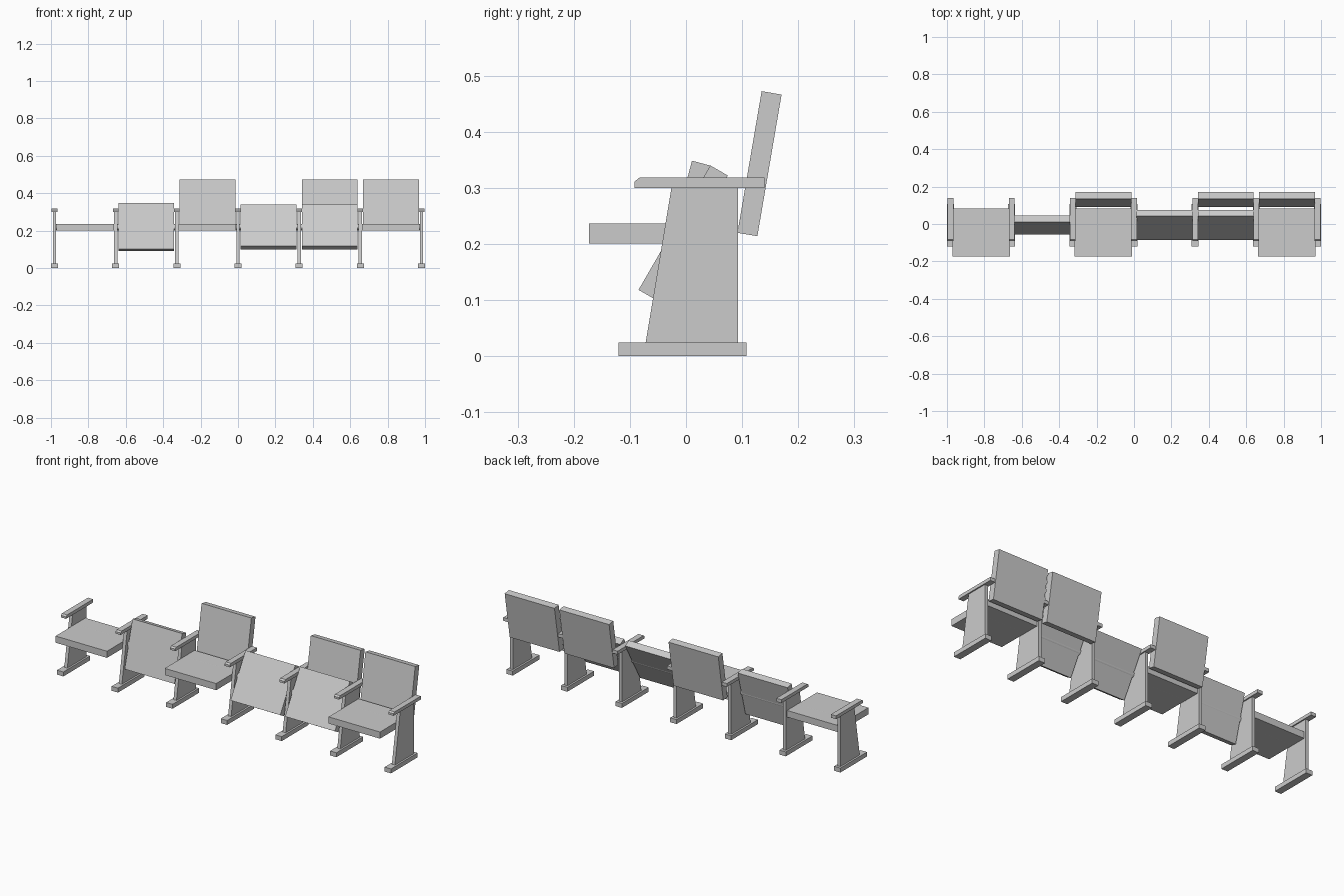
import bpy
import bmesh
from math import radians

if "Cube" in bpy.data.objects:
    bpy.data.objects.remove(bpy.data.objects["Cube"])

PITCH = 0.327          # spacing between stands
PANEL_L = 0.256        # length of seat and back panels
PANEL_T = 0.036        # thickness of seat and back panels


def extrude_profile(name, x, width, profile):
    """Solid from a (y, z) side profile, extruded along x and centred on x."""
    bm = bmesh.new()
    verts = [bm.verts.new((-width / 2, y, z)) for y, z in profile]
    face = bm.faces.new(verts)
    res = bmesh.ops.extrude_face_region(bm, geom=[face])
    moved = [g for g in res["geom"] if isinstance(g, bmesh.types.BMVert)]
    bmesh.ops.translate(bm, verts=moved, vec=(width, 0, 0))
    bmesh.ops.recalc_face_normals(bm, faces=bm.faces)
    mesh = bpy.data.meshes.new(name)
    bm.to_mesh(mesh)
    bm.free()
    ob = bpy.data.objects.new(name, mesh)
    ob.location.x = x
    bpy.context.collection.objects.link(ob)
    return ob


def panel(name, x, width, y, z, lean):
    """Flat cushion board; lean is degrees backwards from upright."""
    t, l = PANEL_T / 2, PANEL_L / 2
    ob = extrude_profile(name, x, width, [(-t, -l), (t, -l), (t, l), (-t, l)])
    ob.location = (x, y, z)
    ob.rotation_euler.x = -radians(lean)
    return ob


# Seven stands: foot, tapered side panel and armrest
foot = [(-0.12, 0), (0.108, 0), (0.108, 0.024), (-0.12, 0.024)]
side = [(-0.072, 0.024), (0.093, 0.024), (0.093, 0.30), (-0.026, 0.30)]
arm = [(-0.092, 0.30), (0.14, 0.30), (0.14, 0.318), (-0.083, 0.318), (-0.092, 0.311)]
for i in range(7):
    x = (i - 3) * PITCH
    extrude_profile("foot", x, 0.038, foot)
    extrude_profile("side_panel", x, 0.018, side)
    extrude_profile("armrest", x, 0.031, arm)

# Six places: (seat lean from upright, or None when lowered; has a backrest)
places = [(None, False), (15, False), (None, True), (30, False), (30, True), (None, True)]
for i, (lean, has_back) in enumerate(places):
    x = (i - 2.5) * PITCH
    if lean is None:
        seat = panel("seat_lowered", x, 0.308, -0.045, 0.2185, 90)
    else:
        seat = panel("seat_folded", x, 0.298, -0.005, 0.22, lean)
    if has_back:
        panel("backrest", x, 0.298, 0.131, 0.343, 9.7)

    # Pivot rod inside the seat, joining neighbouring stands
    bpy.ops.mesh.primitive_cylinder_add(vertices=16, radius=0.0183, depth=PITCH - 0.018,
                                        location=(x, -0.005, 0.2185),
                                        rotation=(0, radians(90), 0))
    bpy.context.object.name = "pivot_rod"
    bpy.ops.object.shade_smooth_by_angle()
